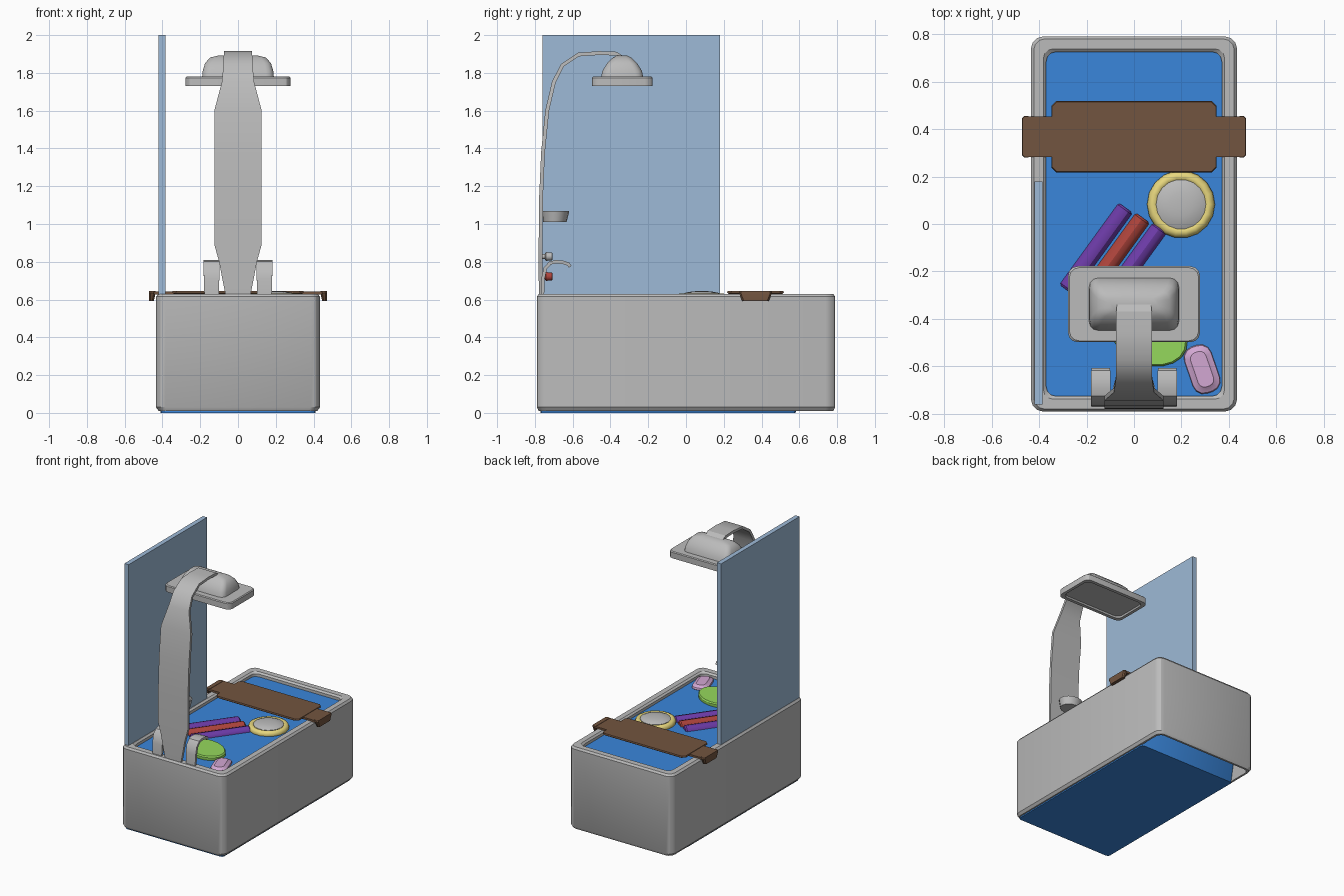
import bpy, bmesh, math
from mathutils import Vector, Matrix

if "Cube" in bpy.data.objects:
    bpy.data.objects.remove(bpy.data.objects["Cube"])


def material(name, rgb):
    m = bpy.data.materials.new(name)
    m.diffuse_color = (*rgb, 1)
    m.use_nodes = True
    m.node_tree.nodes["Principled BSDF"].inputs["Base Color"].default_value = m.diffuse_color
    return m


GREY = material("light_grey", (0.50, 0.50, 0.50))
WATER = material("water_blue", (0.042, 0.24, 0.71))
GLASS = material("glass_blue", (0.34, 0.49, 0.68))
BROWN = material("wood_brown", (0.17, 0.09, 0.05))
PURPLE = material("purple", (0.156, 0.045, 0.40))
RED = material("red", (0.43, 0.058, 0.045))
GREEN = material("lime_green", (0.30, 0.69, 0.107))
PINK = material("pink", (0.65, 0.39, 0.65))
YELLOW = material("yellow", (0.85, 0.72, 0.22))


def loft(name, rings, mat, caps=True, closed=False, angle=30):
    """Skin a list of equal-length point loops."""
    bm = bmesh.new()
    loops = [[bm.verts.new(p) for p in r] for r in rings]
    n = len(loops[0])
    pairs = list(zip(loops, loops[1:]))
    if closed:
        pairs.append((loops[-1], loops[0]))
    for a, b in pairs:
        for i in range(n):
            j = (i + 1) % n
            bm.faces.new((a[i], a[j], b[j], b[i]))
    if caps and not closed:
        bm.faces.new(loops[0][::-1])
        bm.faces.new(loops[-1])
    bmesh.ops.recalc_face_normals(bm, faces=bm.faces)
    me = bpy.data.meshes.new(name)
    bm.to_mesh(me)
    bm.free()
    me.materials.append(mat)
    ob = bpy.data.objects.new(name, me)
    bpy.context.collection.objects.link(ob)
    bpy.ops.object.select_all(action='DESELECT')
    ob.select_set(True)
    bpy.context.view_layer.objects.active = ob
    bpy.ops.object.shade_smooth_by_angle(angle=math.radians(angle))
    return ob


def rrect(hx, hy, z, r=0.04, c=(0, 0), seg=2, rot=0):
    """Rounded rectangle loop."""
    pts = []
    R = Matrix.Rotation(rot, 3, 'Z')
    for k, (sx, sy) in enumerate(((1, 1), (-1, 1), (-1, -1), (1, -1))):
        for i in range(seg + 1):
            a = math.pi / 2 * (k + i / seg)
            p = R @ Vector((sx * (hx - r) + r * math.cos(a), sy * (hy - r) + r * math.sin(a), 0))
            pts.append(p + Vector((c[0], c[1], z)))
    return pts


def ellipse(rx, ry, z, c, n=16, rot=0):
    R = Matrix.Rotation(rot, 3, 'Z')
    return [R @ Vector((rx * math.cos(2 * math.pi * i / n), ry * math.sin(2 * math.pi * i / n), 0))
            + Vector((c[0], c[1], z)) for i in range(n)]


def box(name, x0, x1, y0, y1, z0, z1, mat):
    return loft(name, [[(x0, y0, z), (x1, y0, z), (x1, y1, z), (x0, y1, z)] for z in (z0, z1)], mat)


def ribbon(name, path, t, mat, cx=0):
    """Flat strip bent along (y, z, half width) points."""
    rings = []
    for i, (y, z, w) in enumerate(path):
        a, b = path[max(i - 1, 0)], path[min(i + 1, len(path) - 1)]
        d = Vector((b[0] - a[0], b[1] - a[1])).normalized() * t / 2
        ny, nz = -d.y, d.x
        rings.append([(cx - w, y + ny, z + nz), (cx + w, y + ny, z + nz),
                      (cx + w, y - ny, z - nz), (cx - w, y - ny, z - nz)])
    return loft(name, rings, mat)


def rod(name, p, q, profile, mat, n=12):
    """Round rod from p to q; profile = (distance fraction, radius)."""
    p, q = Vector(p), Vector(q)
    M = (q - p).to_track_quat('Z', 'Y').to_matrix()
    rings = [[p.lerp(q, f) + M @ Vector((r * math.cos(2 * math.pi * i / n), r * math.sin(2 * math.pi * i / n), 0))
              for i in range(n)] for f, r in profile]
    return loft(name, rings, mat)


# Tub shell with rim, open below
loft("tub", [rrect(hx, hy, z, r, seg=3) for hx, hy, z, r in (
    (0.405, 0.765, 0.01, 0.04), (0.42, 0.78, 0.01, 0.045), (0.434, 0.79, 0.03, 0.05),
    (0.434, 0.79, 0.615, 0.05), (0.422, 0.78, 0.63, 0.045), (0.382, 0.738, 0.63, 0.04),
    (0.37, 0.725, 0.618, 0.04), (0.37, 0.725, 0.585, 0.04), (0.415, 0.775, 0.56, 0.04))],
    GREY, closed=True)

# Water body, sloped at the back end
loft("water", [rrect(0.41, 0.675, 0.0, 0.02, (0, -0.095)), rrect(0.385, 0.74, 0.597, 0.03)], WATER)

# Glass screen
box("glass_screen", -0.42, -0.385, -0.76, 0.18, 0.625, 2.0, GLASS)

# Board across the tub with hooked ends
Y = 0.368
loft("board", [rrect(0.335, 0.14, 0.628, 0.02, (0, Y), 1), rrect(0.348, 0.15, 0.636, 0.02, (0, Y), 1),
               rrect(0.345, 0.147, 0.646, 0.02, (0, Y), 1)], BROWN)
loft("board_arms", [rrect(0.468, 0.085, z, 0.02, (0, Y), 1) for z in (0.628, 0.643)], BROWN)
for s, side in ((-1, "left"), (1, "right")):
    loft("board_hook_" + side, [rrect(0.012, 0.07, 0.592, 0.008, (s * 0.458, Y), 1),
                                rrect(0.018, 0.088, 0.635, 0.01, (s * 0.454, Y), 1),
                                rrect(0.016, 0.085, 0.645, 0.01, (s * 0.454, Y), 1)], BROWN)

# Shower column and arm
ribbon("shower_column", [
    (-0.768, 0.62, 0.065), (-0.77, 0.72, 0.085), (-0.77, 0.80, 0.10), (-0.77, 0.89, 0.125),
    (-0.767, 1.15, 0.125), (-0.757, 1.38, 0.125), (-0.735, 1.60, 0.125), (-0.70, 1.75, 0.085),
    (-0.655, 1.84, 0.077), (-0.57, 1.897, 0.075), (-0.46, 1.905, 0.075), (-0.37, 1.902, 0.075),
    (-0.33, 1.875, 0.07)], 0.02, GREY)

# Shower head plate with recessed underside, and its dome
C = (0, -0.338)
loft("shower_head", [rrect(hx, hy, z, 0.04, C, 3) for hx, hy, z in (
    (0.25, 0.13, 1.742), (0.255, 0.135, 1.73), (0.278, 0.16, 1.73),
    (0.278, 0.16, 1.774), (0.272, 0.154, 1.78))], GREY)
loft("shower_dome", [rrect(hx, hy, z, r, C, 3) for hx, hy, z, r in (
    (0.19, 0.112, 1.775, 0.04), (0.187, 0.105, 1.81, 0.04), (0.175, 0.08, 1.85, 0.035),
    (0.15, 0.05, 1.88, 0.03), (0.10, 0.025, 1.893, 0.02))], GREY, angle=50)

# Pair of curved taps
for s, side in ((-1, "left"), (1, "right")):
    ribbon("tap_" + side, [
        (-0.76, 0.62, 0.038), (-0.757, 0.71, 0.041), (-0.745, 0.765, 0.042), (-0.72, 0.793, 0.042),
        (-0.69, 0.80, 0.042), (-0.65, 0.797, 0.042), (-0.622, 0.787, 0.04), (-0.614, 0.773, 0.038)],
        0.018, GREY, s * 0.14)

# Shelf dish and knobs on the column
loft("shelf", [ellipse(rx, ry, z, (0, y)) for rx, ry, z, y in (
    (0.075, 0.062, 1.01, -0.694), (0.088, 0.072, 1.068, -0.69),
    (0.08, 0.065, 1.068, -0.69), (0.07, 0.056, 1.035, -0.692))], GREY)
for name, z, mat in (("red_knob", 0.722, RED), ("grey_knob", 0.828, GREY)):
    rod(name, (0, -0.765, z), (0, -0.706, z),
        ((0, 0.012), (0.3, 0.014), (0.4, 0.023), (0.95, 0.021), (1, 0.016)), mat)

# Three foam rolls
for i, mat in enumerate((PURPLE, RED, PURPLE)):
    x, y = -0.035 + 0.072 * i, 0.068 - 0.042 * i
    rod("foam_roll_%d" % (i + 1), (x, y, 0.59), (x - 0.25, y - 0.345, 0.59),
        ((0, 0.03), (0.02, 0.038), (0.98, 0.038), (1, 0.03)), mat)

# Float ring with domed centre
R = (0.198, 0.083)
rings = []
for k in range(8):
    a = 2 * math.pi * k / 8
    rr = 0.118 + 0.025 * math.cos(a)
    rings.append(ellipse(rr, rr, 0.605 + 0.027 * math.sin(a), R, 18))
loft("float_ring", rings, YELLOW, closed=True, angle=60)
loft("float_centre", [ellipse(r, r, z, R, 18) for r, z in (
    (0.105, 0.60), (0.105, 0.628), (0.085, 0.637), (0.05, 0.643), (0.02, 0.645))], GREY)

# Green pad
loft("green_pad", [ellipse(0.165 * s, 0.118 * s, z, (0.065, -0.475), 20, -0.35) for s, z in (
    (0.96, 0.585), (1, 0.60), (1, 0.618), (0.95, 0.627))], GREEN)

# Pink soap with raised centre
loft("soap", [rrect(hx, hy, z, hx * 0.8, (0.287, -0.612), 3, 0.33) for hx, hy, z in (
    (0.052, 0.095, 0.58), (0.06, 0.104, 0.60), (0.058, 0.10, 0.612),
    (0.038, 0.08, 0.622), (0.034, 0.076, 0.626))], PINK, angle=25)
